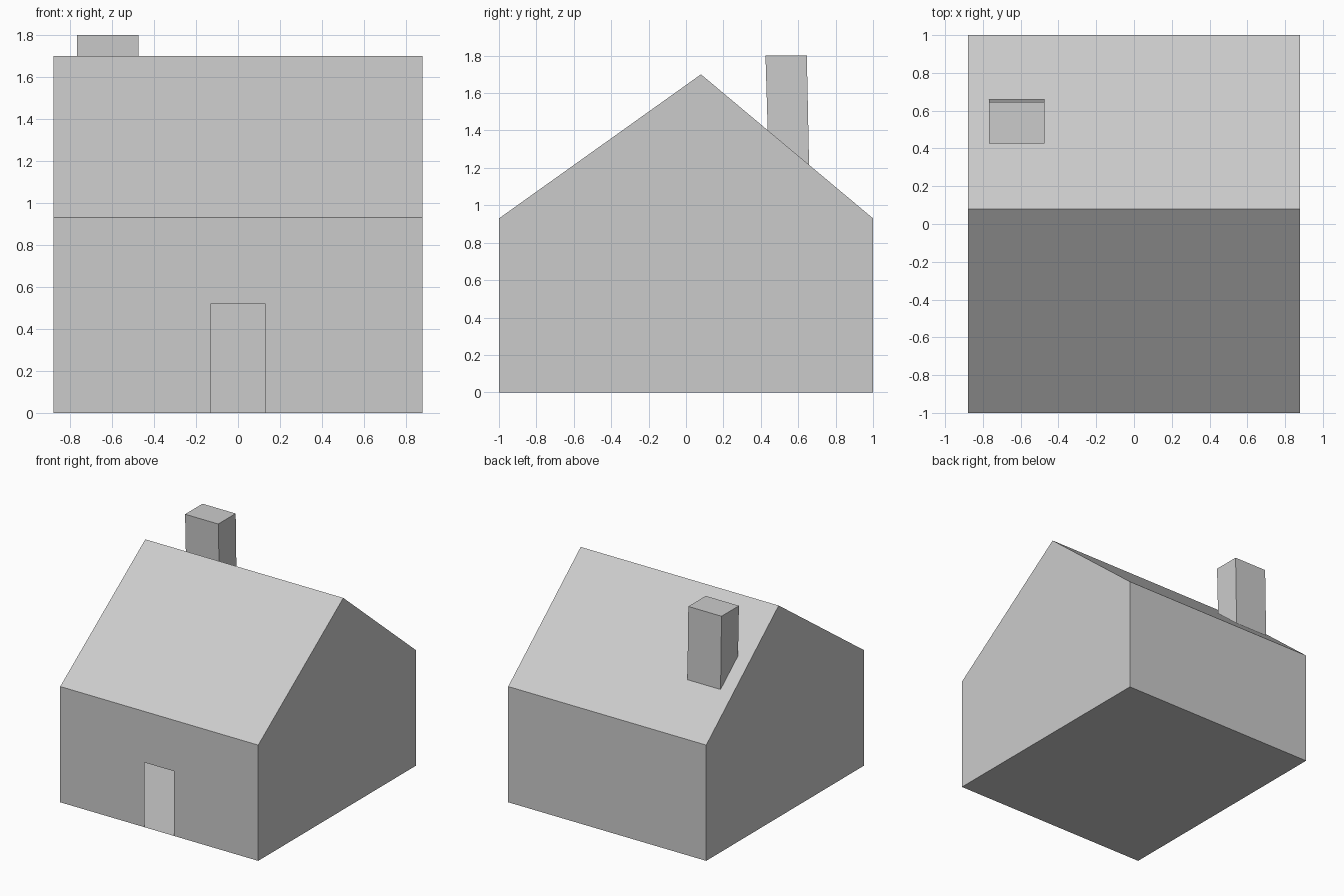
import bpy, bmesh
from mathutils import Vector

if "Cube" in bpy.data.objects:
    bpy.data.objects.remove(bpy.data.objects["Cube"])

W = 0.88                                   # half width of the house
EAVE_F, RIDGE, EAVE_B = (-1, 0.93), (0.08, 1.70), (1, 0.93)
REVEAL = 0.02                              # depth of the window edges


def prism(profile, x0, x1):
    """Sweep a closed (y, z) profile along x."""
    bm = bmesh.new()
    a = [bm.verts.new((x0, y, z)) for y, z in profile]
    b = [bm.verts.new((x1, y, z)) for y, z in profile]
    bm.faces.new(a)
    bm.faces.new(b)
    for i in range(len(a)):
        j = (i + 1) % len(a)
        bm.faces.new((a[i], a[j], b[j], b[i]))
    bmesh.ops.recalc_face_normals(bm, faces=bm.faces)
    return bm


def finish(bm, name):
    mesh = bpy.data.meshes.new(name)
    bm.to_mesh(mesh)
    bm.free()
    obj = bpy.data.objects.new(name, mesh)
    bpy.context.collection.objects.link(obj)
    return obj


def face_at(bm, normal, point, axes):
    """Wall face with this normal whose bounds contain the point."""
    for f in bm.faces:
        f.normal_update()
        if f.normal.dot(normal) > 0.99 and all(
                min(v.co[k] for v in f.verts) < point[k] < max(v.co[k] for v in f.verts)
                for k in axes):
            return f


def opening(bm, normal, axis, lo, hi, z0, z1, depth):
    """Cut a rectangular opening into a wall, with optional inward edges."""
    normal = Vector(normal)
    mid = Vector((0, 0, (z0 + z1) / 2))
    mid[axis] = (lo + hi) / 2
    for k, value in ((axis, lo), (axis, hi), (2, z0), (2, z1)):
        if value == 0:
            continue
        f = face_at(bm, normal, mid, (axis, 2))
        co, no = Vector(), Vector()
        co[k], no[k] = value, 1
        bmesh.ops.bisect_plane(bm, geom=[f, *f.edges, *f.verts], dist=1e-5,
                               plane_co=co, plane_no=no)
    f = face_at(bm, normal, mid, (axis, 2))
    if depth:
        ext = bmesh.ops.extrude_face_region(bm, geom=[f])["geom"]
        bmesh.ops.translate(bm, vec=-normal * depth,
                            verts=[g for g in ext if isinstance(g, bmesh.types.BMVert)])
        f = next(g for g in ext if isinstance(g, bmesh.types.BMFace))
    bmesh.ops.delete(bm, geom=[f], context='FACES')


def is_roof(f):
    return f.normal.z > 0.3


profile = [(-1, 0), EAVE_F, RIDGE, EAVE_B, (1, 0)]

# Walls and floor, hollow and open at the top
bm = prism(profile, -W, W)
bmesh.ops.delete(bm, geom=[f for f in bm.faces if is_roof(f)], context='FACES')
FRONT, RIGHT = (0, -1, 0), (1, 0, 0)
opening(bm, FRONT, 0, -0.13, 0.13, 0, 0.52, 0)                   # doorway
opening(bm, FRONT, 0, -0.745, -0.26, 0.273, 0.648, REVEAL)       # left window
opening(bm, FRONT, 0, 0.262, 0.74, 0.288, 0.664, REVEAL)         # right window
opening(bm, RIGHT, 1, 0.168, 0.606, 0.278, 0.66, REVEAL)         # side window
finish(bm, "walls")

# Roof: the two sloping faces of the same prism
bm = prism(profile, -W, W)
bmesh.ops.delete(bm, geom=[f for f in bm.faces if not is_roof(f)], context='FACES')
finish(bm, "roof")

# Chimney, leaning slightly, with its base cut to the roof slope
finish(prism([(0.437, 1.40), (0.425, 1.80), (0.646, 1.80), (0.658, 1.216)],
             -0.768, -0.473), "chimney")
